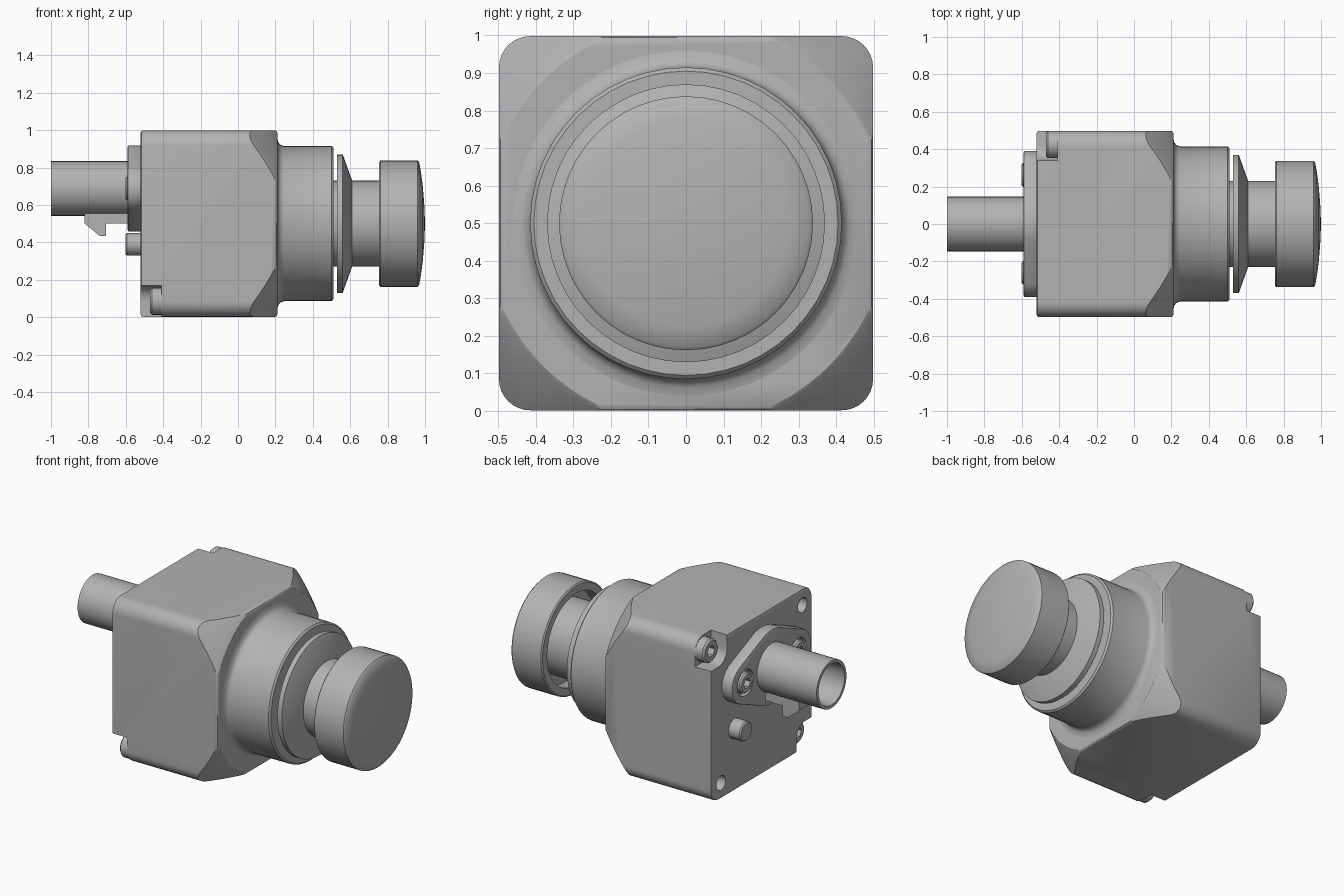
import bpy, bmesh
from math import sin, cos, pi, radians
from mathutils import Vector

if "Cube" in bpy.data.objects:
    bpy.data.objects.remove(bpy.data.objects["Cube"], do_unlink=True)

GREY = (0.45, 0.45, 0.45, 1)
grey = bpy.data.materials.new("plain_grey")
grey.diffuse_color = GREY
grey.use_nodes = True
grey.node_tree.nodes["Principled BSDF"].inputs["Base Color"].default_value = GREY


def finish(name, bm):
    bmesh.ops.recalc_face_normals(bm, faces=bm.faces)
    mesh = bpy.data.meshes.new(name)
    bm.to_mesh(mesh)
    bm.free()
    mesh.materials.append(grey)
    ob = bpy.data.objects.new(name, mesh)
    bpy.context.collection.objects.link(ob)
    return ob


def activate(ob):
    bpy.ops.object.select_all(action='DESELECT')
    ob.select_set(True)
    bpy.context.view_layer.objects.active = ob


def smooth(ob, angle=30):
    activate(ob)
    bpy.ops.object.shade_smooth_by_angle(angle=radians(angle))
    return ob


def bevel(ob, width, segments=2):
    activate(ob)
    m = ob.modifiers.new("bevel", 'BEVEL')
    m.width, m.segments = width, segments
    m.limit_method, m.angle_limit = 'ANGLE', radians(40)
    bpy.ops.object.modifier_apply(modifier=m.name)
    return ob


def boolean(ob, cutter, operation='DIFFERENCE'):
    activate(ob)
    m = ob.modifiers.new("cut", 'BOOLEAN')
    m.object, m.operation, m.solver = cutter, operation, 'EXACT'
    bpy.ops.object.modifier_apply(modifier=m.name)
    bpy.data.objects.remove(cutter, do_unlink=True)
    return ob


def lathe(name, profile, y=0, z=0.5, sides=48):
    """Spin (x, radius) points about a line parallel to x."""
    bm = bmesh.new()
    rings = []
    for x, r in profile:
        if r == 0:
            rings.append([bm.verts.new((x, y, z))] * sides)
        else:
            rings.append([bm.verts.new((x, y + r * cos(2 * pi * i / sides),
                                        z + r * sin(2 * pi * i / sides)))
                          for i in range(sides)])
    for a, b in zip(rings, rings[1:]):
        for i in range(sides):
            j = (i + 1) % sides
            quad = list(dict.fromkeys((a[i], a[j], b[j], b[i])))
            if len(quad) > 2:
                bm.faces.new(quad)
    return finish(name, bm)


def rod(name, x0, x1, r, y=0, z=0.5, sides=24):
    return lathe(name, [(x0, 0), (x0, r), (x1, r), (x1, 0)], y, z, sides)


def prism(name, points, depth):
    """Extrude a planar outline along a vector."""
    bm = bmesh.new()
    face = bm.faces.new([bm.verts.new(p) for p in points])
    out = bmesh.ops.extrude_face_region(bm, geom=[face])
    verts = [v for v in out["geom"] if isinstance(v, bmesh.types.BMVert)]
    bmesh.ops.translate(bm, verts=verts, vec=Vector(depth))
    return finish(name, bm)


def arc(cy, cz, r, start, end, steps, x):
    return [(x, cy + r * cos(radians(start + (end - start) * i / steps)),
             cz + r * sin(radians(start + (end - start) * i / steps)))
            for i in range(steps + 1)]


def socket_screw(name, x0, x1, r, y, z):
    """Round head with a hexagonal socket, facing -x."""
    c = 0.15 * r
    head = lathe(name, [(x0, 0), (x0, r - c), (x0 + c, r), (x1, r), (x1, 0)], y, z, 24)
    boolean(head, rod("socket_cutter", x0 - 0.1, x0 + 0.04, r * 0.5, y, z, 6))
    return smooth(head)


# Housing: rounded square block with its front corners turned to a cone
outline = []
for k, (sy, sz) in enumerate([(1, 1), (-1, 1), (-1, -1), (1, -1)]):
    outline += arc(0.415 * sy, 0.5 + 0.415 * sz, 0.083, 90 * k, 90 * k + 90, 8, -0.52)
housing = bevel(prism("housing", outline, (0.73, 0, 0)), 0.012)
cone = lathe("cone_cutter", [(-0.7, 0), (-0.7, 0.9), (-0.2, 0.9), (0.205, 0.545),
                             (0.215, 0.53), (0.3, 0.53), (0.3, 0)], sides=96)
boolean(housing, cone, 'INTERSECT')

# Two notched corners with screws, two corners with plain holes
for s, label in ((1, "upper"), (-1, "lower")):
    cy, cz = 0.425 * s, 0.5 + 0.415 * s
    start = 180 if s > 0 else 0
    notch = arc(cy, cz, 0.085, start, start + 90, 8, -0.6)
    e = 0.3 * s
    notch += [(-0.6, cy, cz - 0.085 * s), (-0.6, cy + e, cz - 0.085 * s),
              (-0.6, cy + e, cz + e), (-0.6, cy - 0.085 * s, cz + e)]
    del notch[9]
    boolean(housing, prism("notch_cutter", notch, (0.19, 0, 0)))
    boolean(housing, rod("hole_cutter", -0.6, -0.4, 0.045, -0.4 * s, 0.5 + 0.4 * s))
    socket_screw(label + "_corner_screw", -0.47, -0.40, 0.073, cy, cz)
smooth(housing)

# Front collar with a filleted root
smooth(lathe("collar", [(0.15, 0), (0.15, 0.46), (0.21, 0.46), (0.215, 0.437),
                        (0.225, 0.423), (0.245, 0.415), (0.5, 0.415),
                        (0.51, 0.405), (0.51, 0)]), 40)

# Plunger: shaft, tapered disc and domed knob
smooth(rod("shaft", 0.45, 0.85, 0.23, sides=48))
smooth(lathe("tapered_disc", [(0.53, 0), (0.53, 0.37), (0.56, 0.37),
                              (0.61, 0.23), (0.61, 0)]))
smooth(lathe("knob", [(0.83, 0), (0.83, 0.285), (0.755, 0.285), (0.755, 0.33),
                      (0.762, 0.338), (0.96, 0.338), (0.968, 0.33), (0.978, 0.275),
                      (0.988, 0.2), (0.996, 0.1), (1.0, 0)]), 40)

# Rear flange: a rounded lozenge held by two screws
flange_z = 0.688
lozenge = (arc(0, flange_z, 0.23, 62, 118, 8, -0.59)
           + arc(-0.265, flange_z, 0.125, 118, 242, 12, -0.59)
           + arc(0, flange_z, 0.23, 242, 298, 8, -0.59)
           + arc(0.265, flange_z, 0.125, 298, 422, 12, -0.59))
flange = bevel(prism("rear_flange", lozenge, (0.08, 0, 0)), 0.008)
for s, label in ((1, "left"), (-1, "right")):
    boolean(flange, rod("recess_cutter", -0.7, -0.56, 0.08, 0.26 * s, flange_z))
    socket_screw(label + "_flange_screw", -0.602, -0.55, 0.063, 0.26 * s, flange_z)
smooth(flange)

# Hollow rear tube with a bored inner contact
smooth(lathe("rear_tube", [(-0.58, 0), (-0.58, 0.147), (-1.0, 0.147), (-1.0, 0.128),
                           (-0.75, 0.128), (-0.75, 0)], 0, flange_z, 32))
smooth(lathe("inner_contact", [(-0.74, 0), (-0.74, 0.06), (-0.88, 0.06), (-0.88, 0.035),
                               (-0.8, 0.035), (-0.8, 0)], 0, flange_z))

# Hooked key under the tube
hook = [(-0.82, 0.58), (-0.82, 0.5), (-0.74, 0.435), (-0.705, 0.435),
        (-0.705, 0.5), (-0.58, 0.5), (-0.58, 0.58)]
prism("key_hook", [(x, -0.06, z) for x, z in hook], (0, 0.12, 0))

# Locating pin
smooth(lathe("locating_pin", [(-0.5, 0), (-0.5, 0.06), (-0.594, 0.06),
                              (-0.602, 0.052), (-0.602, 0)], 0.265, 0.39, 24))
